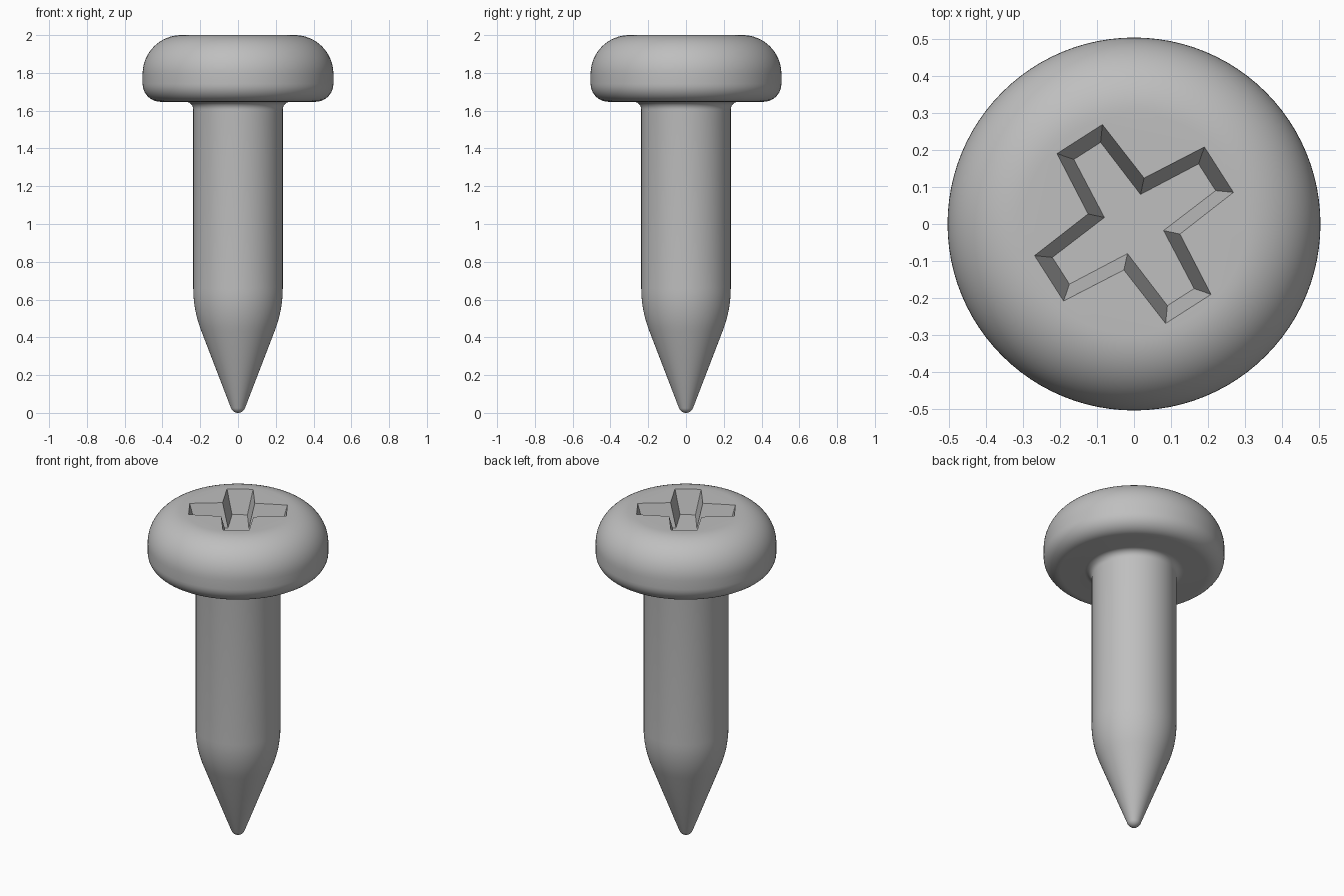
import bpy, bmesh
from math import sin, cos, pi, radians
from mathutils import Matrix, Vector

cube = bpy.data.objects.get("Cube")
if cube:
    bpy.data.objects.remove(cube, do_unlink=True)

SEGMENTS = 96

steel = bpy.data.materials.new("grey_steel")
steel.use_nodes = True
grey = (0.52, 0.52, 0.52, 1)
steel.diffuse_color = grey
steel.node_tree.nodes["Principled BSDF"].inputs["Base Color"].default_value = grey


def make_object(name, bm):
    bmesh.ops.recalc_face_normals(bm, faces=bm.faces)
    mesh = bpy.data.meshes.new(name)
    bm.to_mesh(mesh)
    bm.free()
    mesh.materials.append(steel)
    obj = bpy.data.objects.new(name, mesh)
    bpy.context.collection.objects.link(obj)
    return obj


def arc(r, z, radius, start, end, steps):
    """Profile points on an arc centred at (r, z), angles in degrees."""
    angles = [radians(start + (end - start) * i / steps) for i in range(steps + 1)]
    return [(r + radius * cos(a), z + radius * sin(a)) for a in angles]


def skin(bm, loops):
    """Join closed vertex loops with quads and cap both ends."""
    for low, high in zip(loops, loops[1:]):
        n = len(low)
        for i in range(n):
            j = (i + 1) % n
            bm.faces.new((low[i], low[j], high[j], high[i]))
    bm.faces.new(loops[0][::-1])
    bm.faces.new(loops[-1])


# Turned profile: rounded tip, cone, shank, neck fillet, pan head
TAPER = 21.6
profile = arc(0, 0.04, 0.04, -84, -TAPER, 6)
profile += arc(0.237 - 0.62, 0.66, 0.62, -TAPER, 0, 8)
profile += arc(0.277, 1.607, 0.04, 180, 90, 6)
profile += arc(0.41, 1.742, 0.095, -90, 0, 10)
profile += arc(0.3, 1.795, 0.205, 0, 90, 16)

bm = bmesh.new()
rings = []
for r, z in profile:
    rings.append([bm.verts.new((r * cos(2 * pi * i / SEGMENTS),
                                r * sin(2 * pi * i / SEGMENTS), z))
                  for i in range(SEGMENTS)])
skin(bm, rings)
screw = make_object("screw_body", bm)


# Tapered cross recess cutter
def cross_loop(bm, z, length, tip, root):
    arm = [(length, -tip), (length, tip), (root, root)]
    loop = []
    for quarter in range(4):
        turn = Matrix.Rotation(radians(32.6 + 90 * quarter), 3, "Z")
        loop += [bm.verts.new(turn @ Vector((x, y, z))) for x, y in arm]
    return loop


bm = bmesh.new()
DEPTH, OVER = 0.14, 0.07
grow = OVER / DEPTH
floor = (0.235, 0.043, 0.058)
mouth = (0.273, 0.073, 0.09)
above = [m + (m - f) * grow for f, m in zip(floor, mouth)]
skin(bm, [cross_loop(bm, 2 - DEPTH, *floor), cross_loop(bm, 2 + OVER, *above)])
cutter = make_object("recess_cutter", bm)
cutter.hide_render = True

# Cut the recess, then drop the cutter
bpy.context.view_layer.objects.active = screw
screw.select_set(True)
cut = screw.modifiers.new("cross_recess", "BOOLEAN")
cut.operation = "DIFFERENCE"
cut.solver = "EXACT"
cut.object = cutter
bpy.ops.object.modifier_apply(modifier=cut.name)
bpy.data.objects.remove(cutter, do_unlink=True)

bpy.ops.object.shade_smooth_by_angle(angle=radians(30))
